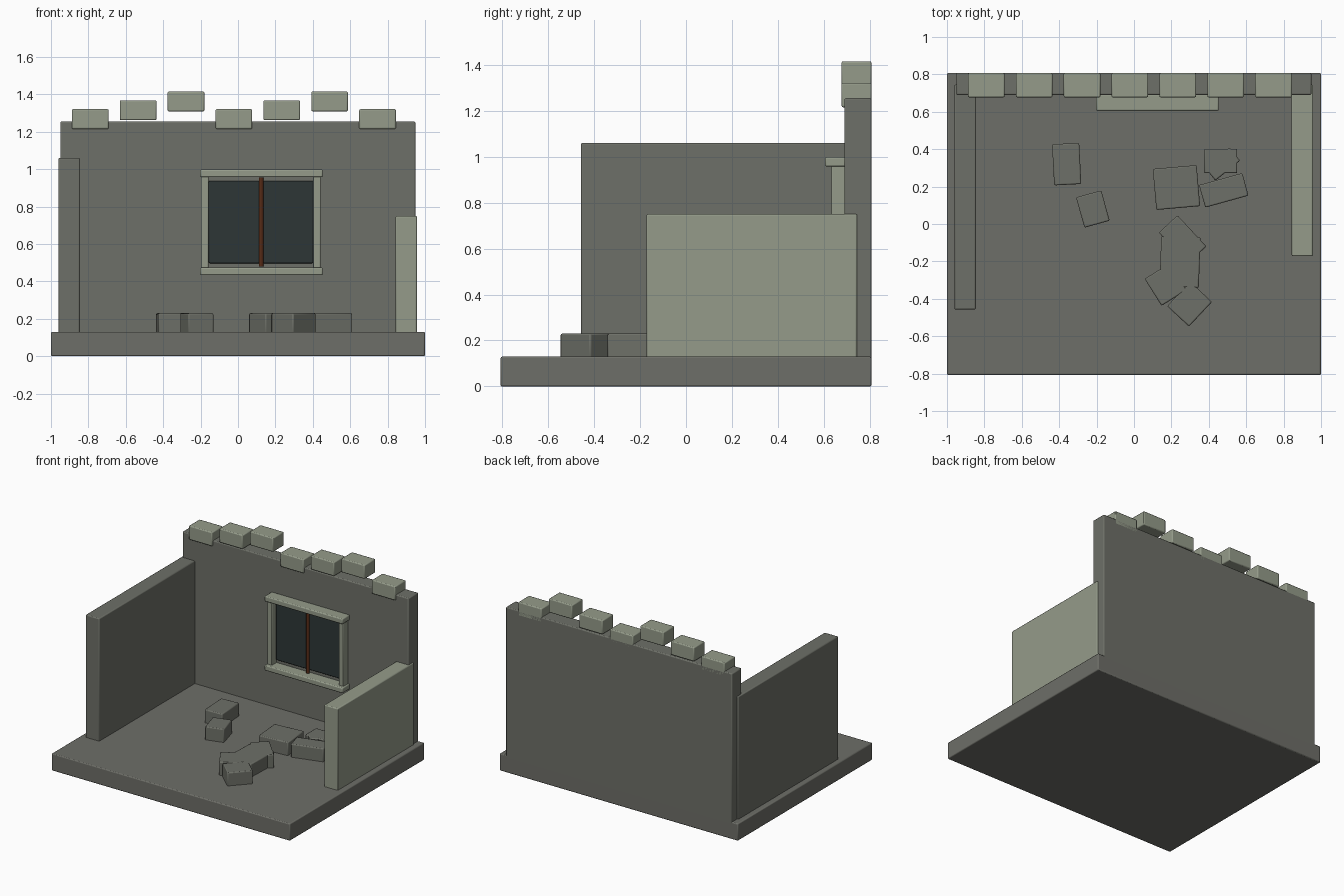
import bpy
from math import radians

if "Cube" in bpy.data.objects:
    bpy.data.objects.remove(bpy.data.objects["Cube"])


def material(name, rgb):
    m = bpy.data.materials.new(name)
    m.use_nodes = True
    m.diffuse_color = (*rgb, 1)
    m.node_tree.nodes["Principled BSDF"].inputs["Base Color"].default_value = (*rgb, 1)
    return m


dark_stone = material("dark_stone", (0.155, 0.162, 0.138))
floor_stone = material("floor_stone", (0.155, 0.157, 0.138))
light_stone = material("light_stone", (0.30, 0.33, 0.255))
glass = material("dark_glass", (0.027, 0.037, 0.037))
rust = material("rusty_metal", (0.17, 0.045, 0.016))


def finish(ob, name, mat, bevel):
    ob.name = name
    ob.data.materials.append(mat)
    if bevel:
        mod = ob.modifiers.new("soft_edges", "BEVEL")
        mod.width = bevel
        mod.segments = 2
    bpy.ops.object.shade_smooth_by_angle(angle=radians(30))
    return ob


def block(name, mat, x, y, z, turn=0, bevel=0.007):
    """Box spanning the given (low, high) ranges, turned about its centre."""
    spans = (x, y, z)
    bpy.ops.mesh.primitive_cube_add(size=1, location=[(a + b) / 2 for a, b in spans])
    ob = bpy.context.object
    ob.scale = [b - a for a, b in spans]
    bpy.ops.object.transform_apply(location=False, rotation=False, scale=True)
    ob.rotation_euler.z = radians(turn)
    return finish(ob, name, mat, bevel)


# Floor and walls
FLOOR = 0.13
block("floor_slab", floor_stone, (-1, 1), (-0.807, 0.807), (0, FLOOR))
block("back_wall", dark_stone, (-0.95, 0.948), (0.69, 0.807), (FLOOR - 0.02, 1.255))
block("right_wall", dark_stone, (-0.96, -0.845), (-0.457, 0.745), (FLOOR - 0.02, 1.06))
block("left_low_wall", light_stone, (0.843, 0.957), (-0.172, 0.745), (FLOOR - 0.02, 0.75))

# Broken row of stones along the top of the back wall
for i in range(7):
    x = -0.79 + 0.256 * i
    z = 1.215 + 0.047 * (i % 3)
    block(f"top_stone_{i + 1}", light_stone, (x - 0.098, x + 0.098), (0.677, 0.807), (z, z + 0.106))

# Window: pane, lintel, sill, posts and centre bar
block("window_pane", glass, (-0.157, 0.402), (0.677, 0.70), (0.497, 0.938))
for name, z in (("window_sill", 0.433), ("window_lintel", 0.957)):
    block(name, light_stone, (-0.203, 0.453), (0.605, 0.695), (z, z + 0.041))
for name, x in (("window_post_right", -0.198), ("window_post_left", 0.402)):
    block(name, light_stone, (x, x + 0.04), (0.633, 0.695), (0.465, 0.965), bevel=0.005)
bpy.ops.mesh.primitive_cylinder_add(vertices=12, radius=0.011, depth=0.475, location=(0.124, 0.66, 0.718))
finish(bpy.context.object, "window_bar", rust, 0)

# Fallen stones: centre x, centre y, length, width, turn
rubble = [
    (-0.36, 0.32, 0.145, 0.22, 3),
    (-0.22, 0.08, 0.14, 0.168, 15.5),
    (0.227, 0.195, 0.235, 0.22, 5),
    (0.48, 0.18, 0.24, 0.125, 15.5),
    (0.463, 0.337, 0.178, 0.13, 0),
    (0.473, 0.32, 0.17, 0.09, 39),
    (0.26, -0.083, 0.227, 0.136, -47),
    (0.246, -0.203, 0.21, 0.27, -2),
    (0.17, -0.323, 0.17, 0.16, -58),
    (0.297, -0.428, 0.18, 0.16, 47),
]
for i, (x, y, length, width, turn) in enumerate(rubble):
    block(f"fallen_stone_{i + 1}", dark_stone, (x - length / 2, x + length / 2),
          (y - width / 2, y + width / 2), (FLOOR - 0.01, 0.23), turn)
